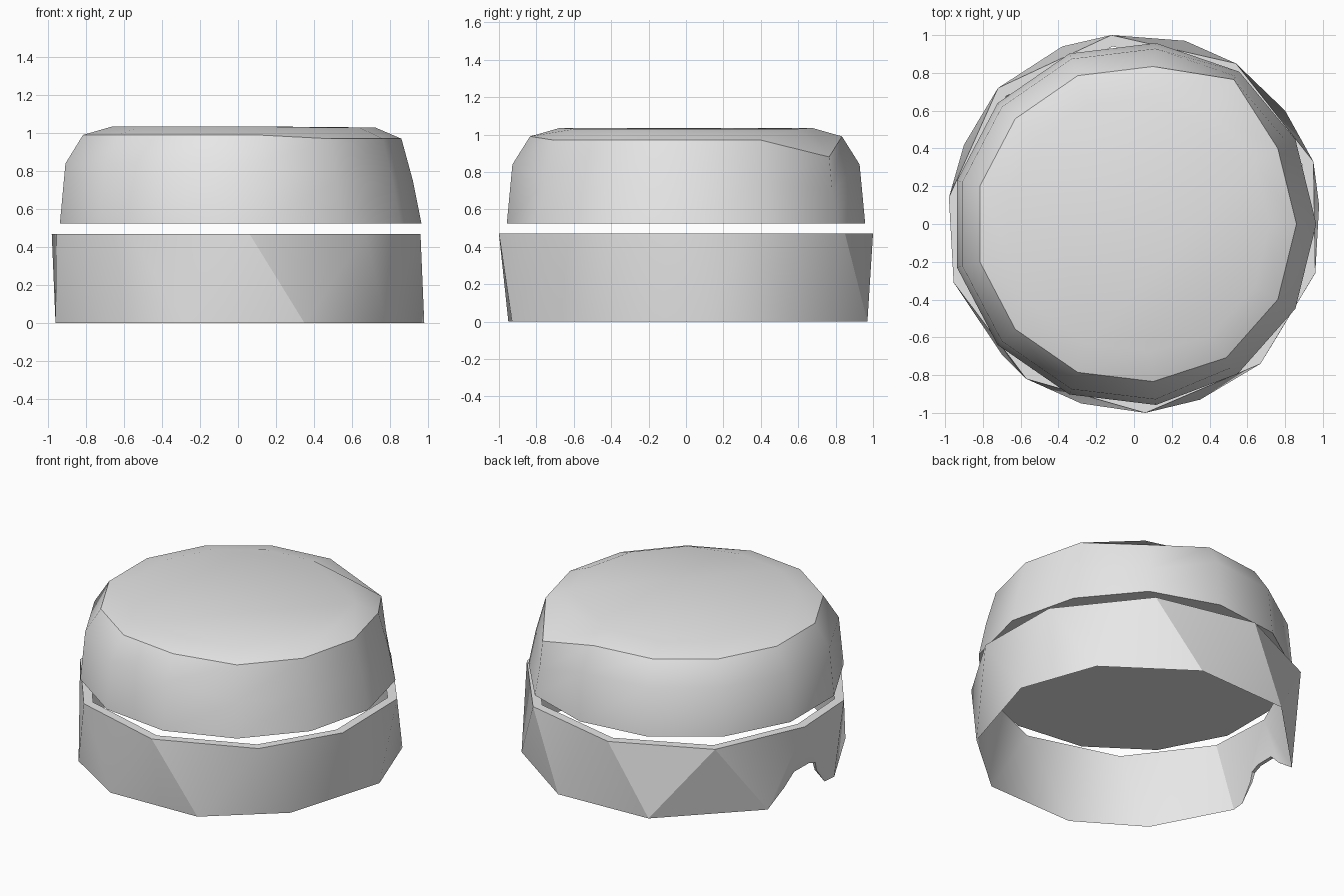
import bpy, bmesh, math

cube = bpy.data.objects.get("Cube")
if cube:
    bpy.data.objects.remove(cube, do_unlink=True)

grey = bpy.data.materials.new("plain_grey")
grey.use_nodes = True
grey.diffuse_color = (0.8, 0.8, 0.8, 1)
grey.node_tree.nodes["Principled BSDF"].inputs["Base Color"].default_value = (0.8, 0.8, 0.8, 1)


def finish(name, bm):
    """Turn a bmesh into a named object with the material."""
    bmesh.ops.recalc_face_normals(bm, faces=bm.faces)
    mesh = bpy.data.meshes.new(name)
    bm.to_mesh(mesh)
    bm.free()
    mesh.materials.append(grey)
    ob = bpy.data.objects.new(name, mesh)
    bpy.context.collection.objects.link(ob)
    return ob


def activate(ob):
    bpy.ops.object.select_all(action='DESELECT')
    ob.select_set(True)
    bpy.context.view_layer.objects.active = ob


# Lower ring: faceted band, wide rim on top, tapering to a thin edge below
top_points = [(.06, -1), (.67, -.74), (.96, -.26), (.95, .33), (.54, .85),
              (-.12, 1), (-.72, .72), (-.98, .14), (-.955, -.31), (-.57, -.82)]
low_points = [(.35, -.93), (.78, -.56), (.98, .1), (.8, .6), (.27, .97),
              (-.38, .94), (-.9, .42), (-.96, -.2), (-.7, -.69), (-.28, -.95)]
bm = bmesh.new()
outer = [bm.verts.new((x, y, .47)) for x, y in top_points]
inner = [bm.verts.new((x * .94, y * .94, .47)) for x, y in top_points]
low = [bm.verts.new((x, y, 0)) for x, y in low_points]
for i in range(len(low)):
    j = (i + 1) % len(low)
    for rim in (outer, inner):
        bm.faces.new((rim[i], low[i], rim[j]))
        bm.faces.new((low[i], low[j], rim[j]))
    bm.faces.new((outer[i], outer[j], inner[j], inner[i]))
ring = finish("lower_ring", bm)

# Ragged notch through the bottom of the ring
notch = [(.45, -.05), (.42, 0), (.28, .1), (.2, .18), (.06, .19),
         (0, .17), (-.02, .11), (-.11, 0), (-.13, -.05)]
bm = bmesh.new()
face = bm.faces.new([bm.verts.new((-1.2, y, z)) for y, z in notch])
out = bmesh.ops.extrude_face_region(bm, geom=[face])["geom"]
bmesh.ops.translate(bm, vec=(.6, 0, 0),
                    verts=[v for v in out if isinstance(v, bmesh.types.BMVert)])
cutter = finish("notch_cutter", bm)
cutter.hide_render = True
cut = ring.modifiers.new("notch", 'BOOLEAN')
cut.operation = 'DIFFERENCE'
cut.solver = 'EXACT'
cut.object = cutter
activate(ring)
bpy.ops.object.modifier_apply(modifier=cut.name)
bpy.data.objects.remove(cutter, do_unlink=True)

# Upper cap: rounded shoulder, with a straight wall and crisp rim on one side
SIDES = 13
rounded = [(.965, .525), (.935, .84), (.84, .99), (.68, 1.035)]
crisp = [(.965, .525), (.92, .75), (.86, .97), (.72, 1.03)]
bm = bmesh.new()
columns = []
for i in range(SIDES):
    step = i if i <= SIDES // 2 else i - SIDES
    angle = math.tau * step / SIDES
    profile = crisp if abs(step) <= 2 else rounded
    if step == 2:  # the crisp rim dips and widens at its rear corner
        profile = [(.98, .525), (.95, .7), (.93, .88), (.72, 1.03)]
    columns.append([bm.verts.new((r * math.cos(angle), r * math.sin(angle), z))
                    for r, z in profile])
for i in range(SIDES):
    a, b = columns[i], columns[(i + 1) % SIDES]
    for k in range(len(a) - 1):
        bm.faces.new((a[k], b[k], b[k + 1], a[k + 1]))
bm.faces.new([c[0] for c in columns])
bm.faces.new([c[-1] for c in columns])
cap = finish("upper_cap", bm)

# Soft shading that keeps the hard rims
for ob, limit in ((ring, 25), (cap, 42)):
    activate(ob)
    bpy.ops.object.shade_smooth_by_angle(angle=math.radians(limit))
